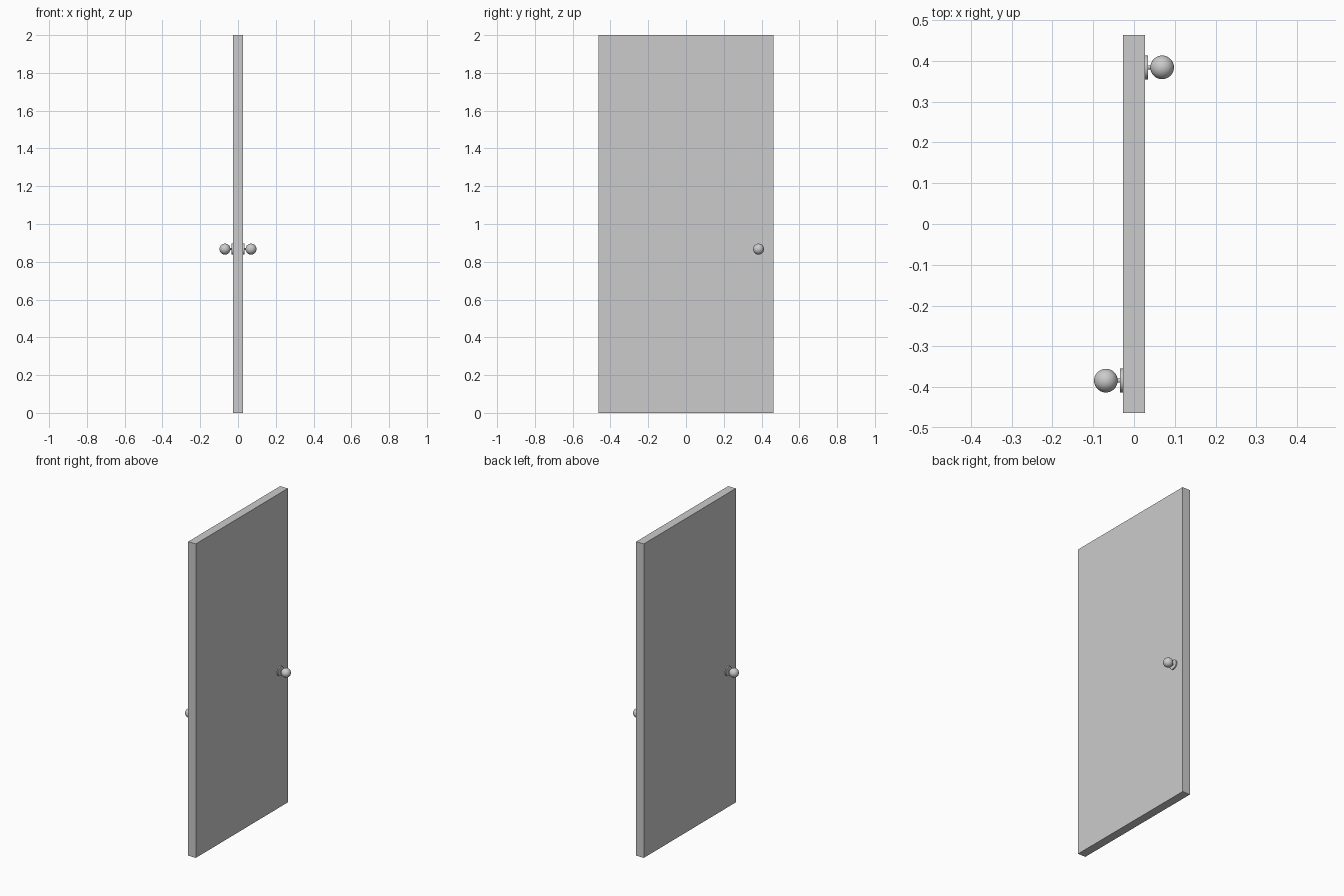
import bpy
from math import pi, radians

if "Cube" in bpy.data.objects:
    bpy.data.objects.remove(bpy.data.objects["Cube"])

KNOB_Y, KNOB_Z = 0.384, 0.867
HALF_T = 0.027  # half door thickness


def smooth(obj):
    bpy.ops.object.select_all(action='DESELECT')
    obj.select_set(True)
    bpy.context.view_layer.objects.active = obj
    bpy.ops.object.shade_smooth_by_angle(angle=radians(35))


def disc_along_x(name, side, x0, x1, radius):
    """Cylinder pointing out of the door face on the given side."""
    bpy.ops.mesh.primitive_cylinder_add(
        vertices=32, radius=radius, depth=x1 - x0,
        location=(side * (x0 + x1) / 2, side * KNOB_Y, KNOB_Z),
        rotation=(0, pi / 2, 0))
    obj = bpy.context.object
    obj.name = name
    smooth(obj)


# Door slab
bpy.ops.mesh.primitive_cube_add(size=1, location=(0, 0, 1))
door = bpy.context.object
door.name = "door_panel"
door.scale = (2 * HALF_T, 0.926, 2)

# Knob set on each face, turned half round the vertical axis
for label, side in (("right", 1), ("left", -1)):
    disc_along_x(f"{label}_knob_plate", side, HALF_T - 0.003, 0.034, 0.0295)
    disc_along_x(f"{label}_knob_stem", side, 0.032, 0.046, 0.005)
    bpy.ops.mesh.primitive_uv_sphere_add(
        segments=32, ring_count=16, radius=0.029,
        location=(side * 0.069, side * KNOB_Y, KNOB_Z), rotation=(0, pi / 2, 0))
    knob = bpy.context.object
    knob.name = f"{label}_knob"
    smooth(knob)
